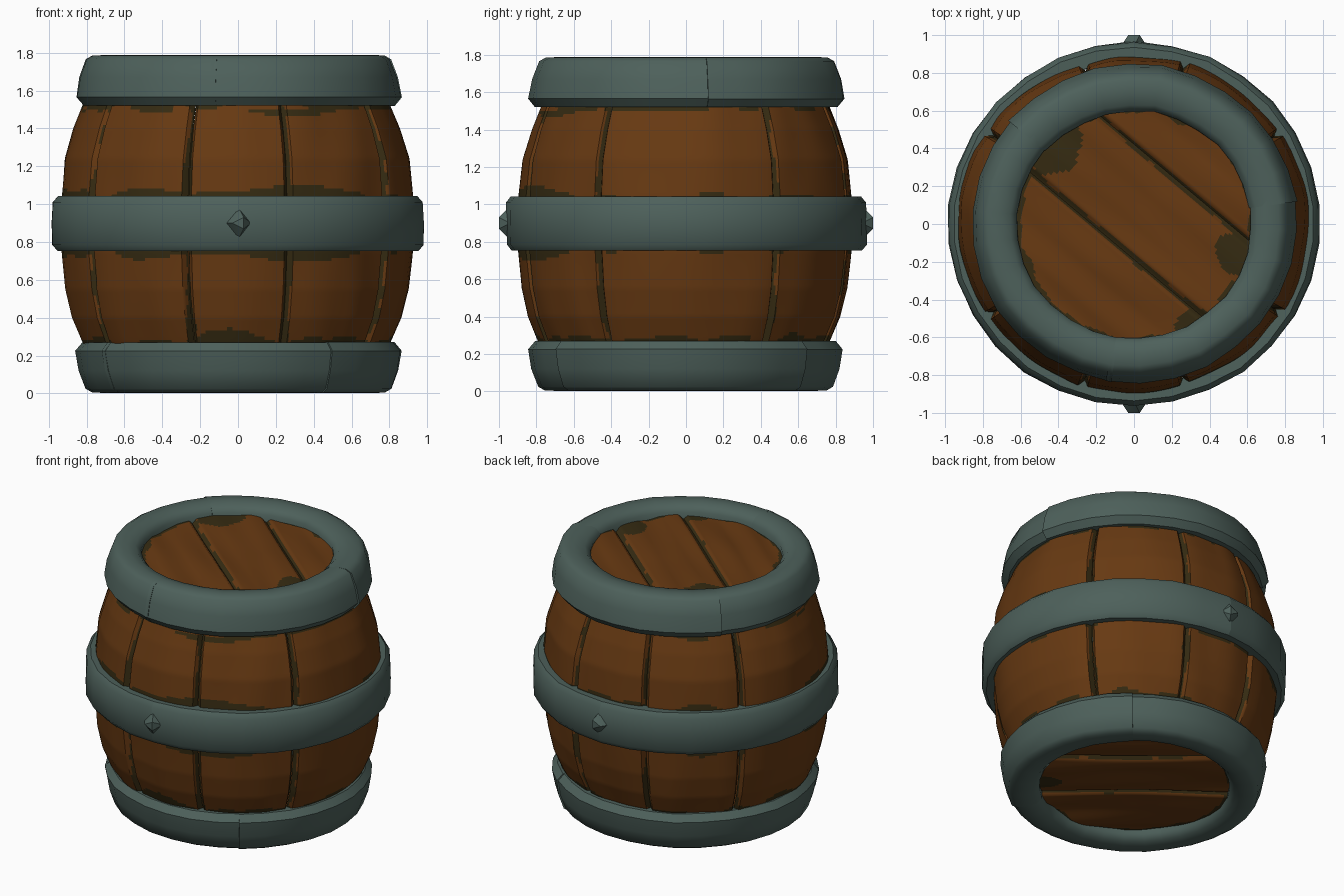
import bpy, bmesh, math, random
from mathutils import Vector, noise

if "Cube" in bpy.data.objects:
    bpy.data.objects.remove(bpy.data.objects["Cube"])

random.seed(4)


def material(name, rgb):
    m = bpy.data.materials.new(name)
    m.diffuse_color = (*rgb, 1)
    m.use_nodes = True
    m.node_tree.nodes["Principled BSDF"].inputs["Base Color"].default_value = m.diffuse_color
    return m


WOOD = material("brown wood", (0.135, 0.041, 0.006))
MOSS = material("dark moss", (0.036, 0.024, 0.006))
IRON = material("slate iron", (0.075, 0.118, 0.104))


def finish(bm, name, mats, angle):
    bmesh.ops.recalc_face_normals(bm, faces=bm.faces)
    me = bpy.data.meshes.new(name)
    bm.to_mesh(me)
    bm.free()
    for m in mats:
        me.materials.append(m)
    ob = bpy.data.objects.new(name, me)
    bpy.context.collection.objects.link(ob)
    bpy.ops.object.select_all(action='DESELECT')
    ob.select_set(True)
    bpy.context.view_layer.objects.active = ob
    bpy.ops.object.shade_smooth_by_angle(angle=math.radians(angle))
    return ob


def n3(x, y, z, f):
    return noise.noise(Vector((x * f, y * f, z * f)))


def grid(bm, pts, rule=None, wrap=False):
    """Skin a table of points; rule(i, j) gives the material index."""
    rows = [[bm.verts.new(p) for p in row] for row in pts]
    for i in range(len(rows) - 1):
        n = len(rows[i])
        for j in range(n if wrap else n - 1):
            k = (j + 1) % n
            f = bm.faces.new((rows[i][j], rows[i][k], rows[i + 1][k], rows[i + 1][j]))
            if rule:
                f.material_index = rule(i, j)
    return rows


# --- staves: bulging boards with recessed mossy joints ---
BULGE = [(0.2, 0.77), (0.27, 0.81), (0.4, 0.865), (0.55, 0.9), (0.75, 0.92), (1.04, 0.92),
         (1.24, 0.9), (1.4, 0.85), (1.52, 0.80), (1.6, 0.77)]
HOOP_EDGES = (0.27, 0.75, 1.045, 1.52)


def bulge(z):
    for (z0, r0), (z1, r1) in zip(BULGE, BULGE[1:]):
        if z <= z1:
            return r0 + (r1 - r0) * (z - z0) / (z1 - z0)
    return BULGE[-1][1]


def stave(name, a0, a1):
    width = math.radians(a1 - a0) * 0.9
    edge = [0, 0.008, 0.016, 0.025, 0.034, 0.05]
    inner = [0.05 + (width - 0.1) * k / 14 for k in range(1, 14)]
    cols = edge + inner + [width - e for e in reversed(edge)]
    zs = [0.2 + 1.4 * k / 84 for k in range(85)]
    lift = random.uniform(-0.004, 0.012)
    pts = []
    for z in zs:
        row = []
        for c in cols:
            a = math.radians(a0) + c / 0.9
            d = min(c, width - c)
            x, y = math.cos(a), math.sin(a)
            r = bulge(z) + lift + 0.018 * n3(x * 2, y * 2, z * 0.6, 2.2)
            r -= 0.035 * max(0, 1 - d / 0.025)
            row.append((r * x, r * y * 0.965, z))
        pts.append(row)

    def rule(i, j):
        c, z = (cols[j] + cols[j + 1]) / 2, zs[i] + 0.008
        a = math.radians(a0) + c / 0.9
        x, y = math.cos(a), math.sin(a)
        joint = min(c, width - c) < 0.017 + 0.022 * n3(x, y, z, 6)
        rim = min(abs(z - h) for h in HOOP_EDGES)
        patch = rim < 0.018 + 0.075 * n3(x + 5, y, round(z), 3.5)
        return 1 if joint or patch else 0

    bm = bmesh.new()
    grid(bm, pts, rule)
    finish(bm, name, (WOOD, MOSS), 50)


JOINTS = [-107, -73, -32, 33, 73, 107, 147, 213, 253]
for k, (a, b) in enumerate(zip(JOINTS, JOINTS[1:])):
    stave(f"stave_{k + 1}", a, b)


# --- hoops: each made of overlapping forged arcs ---
def hoop(name, profile, arcs):
    zc = sum(z for r, z in profile) / len(profile)
    bm = bmesh.new()
    for a0, a1, grow in arcs:
        n = max(2, round((a1 - a0) / 12))
        pts = []
        for i in range(n + 1):
            a = math.radians(a0 + (a1 - a0) * i / n)
            x, y = math.cos(a), math.sin(a)
            ring = []
            for r, z in profile:
                w = 0.012 * n3(x, y, z, 3)
                rr = r + w + (grow if r > 0.7 else -grow)
                ring.append((rr * x, rr * y * 0.98, zc + (z - zc) * (1 + grow * 0.5)))
            pts.append(ring)
        rows = grid(bm, pts, wrap=True)
        bm.faces.new(rows[0])
        bm.faces.new(rows[-1])
    return finish(bm, name, (IRON,), 48)


END = [(0.76, 1.52), (0.82, 1.52), (0.858, 1.565), (0.84, 1.67), (0.805, 1.765), (0.77, 1.785),
       (0.71, 1.787), (0.655, 1.775), (0.62, 1.74), (0.62, 1.66), (0.70, 1.62)]
hoop("top_hoop", END, [(-100, 10, 0.0), (8, 140, 0.008), (138, 262, 0.0)])
hoop("bottom_hoop", [(r, 1.79 - z) for r, z in END],
     [(-55, 50, 0.008), (48, 215, 0.0), (213, 307, 0.0)])
MID = [(0.88, 0.755), (0.955, 0.752), (0.982, 0.785), (0.984, 0.9), (0.982, 1.01),
       (0.955, 1.043), (0.88, 1.04)]
hoop("middle_hoop", MID, [(-90, 90, 0.0), (90, 270, 0.0)])

# --- small pointed rivets on the front and back of the middle hoop ---
for side, name in ((-1, "front_rivet"), (1, "back_rivet")):
    bm = bmesh.new()
    base = [bm.verts.new((x, side * 0.94, z)) for x, z in
            ((-0.07, 0.9), (0.0, 0.81), (0.07, 0.9), (0.0, 0.99))]
    tip = [bm.verts.new((x, side * 1.0, 0.9 + z)) for x, z in
           ((-0.03, 0), (0.03, -0.03), (0.03, 0.03))]
    bmesh.ops.convex_hull(bm, input=base + tip)
    finish(bm, name, (IRON,), 30)

# --- lids: three diagonal boards each ---
TURN = math.radians(-40)
GROOVES = (-0.14, 0.32)


def lid(name, z0, up, patches):
    R, nv, nu = 0.66, 110, 60
    pts = []
    for i in range(nv + 1):
        v = R * 0.998 * (2 * i / nv - 1)
        half = math.sqrt(R * R - v * v)
        g = min(abs(v - e) for e in GROOVES)
        row = []
        for j in range(nu + 1):
            u = half * (2 * j / nu - 1)
            h = 0.03 * n3(u * 0.4, v * 2, z0, 3) - 0.03 * max(0, 1 - g / 0.025)
            row.append((u * math.cos(TURN) - v * math.sin(TURN),
                        u * math.sin(TURN) + v * math.cos(TURN), z0 + up * h))
        pts.append(row)

    def rule(i, j):
        p = Vector(pts[i][j])
        v = R * (2 * (i + 0.5) / nv - 1)
        w = n3(p.x, p.y, 3, 7)
        if min(abs(v - e) for e in GROOVES) < 0.016 + 0.012 * w:
            return 1
        if p.xy.length > 0.605 + 0.05 * w:
            return 1
        return int(any((p.xy - Vector(c)).length < s + 0.06 * w for c, s in patches))

    bm = bmesh.new()
    grid(bm, pts, rule)
    ob = finish(bm, name, (WOOD, MOSS), 50)
    # outward direction of the open disc
    if ob.data.polygons[len(ob.data.polygons) // 2].normal.z * up < 0:
        ob.data.flip_normals()


lid("top_lid", 1.715, 1, [((-0.42, 0.4), 0.13), ((0.52, -0.17), 0.1), ((0.3, -0.52), 0.08)])
lid("bottom_lid", 0.075, -1, [((0.45, -0.35), 0.08)])
